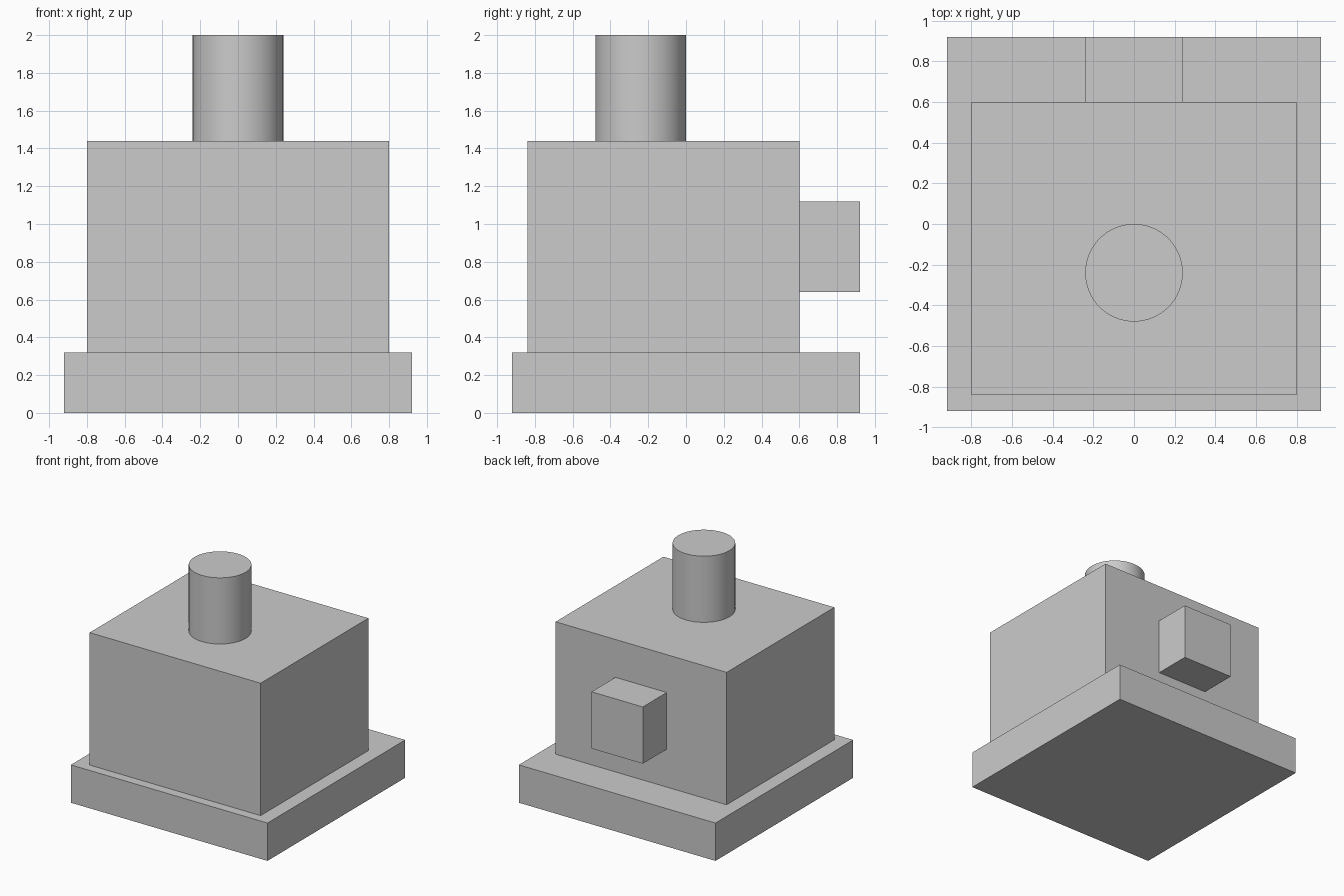
import bpy
import math

if "Cube" in bpy.data.objects:
    bpy.data.objects.remove(bpy.data.objects["Cube"])


def box(name, x, y, z):
    """Box from (min, max) ranges on each axis."""
    ranges = (x, y, z)
    bpy.ops.mesh.primitive_cube_add(size=1)
    obj = bpy.context.object
    obj.name = name
    for v in obj.data.vertices:
        v.co = [(a + b) / 2 + c * (b - a) for (a, b), c in zip(ranges, v.co)]
    return obj


# Wide base slab
box("base", (-0.92, 0.92), (-0.92, 0.92), (0, 0.32))

# Main block, set towards the front
box("body", (-0.8, 0.8), (-0.84, 0.6), (0.32, 1.44))

# Small block on the back face
box("back_block", (-0.24, 0.24), (0.6, 0.92), (0.64, 1.12))

# Round post on top
bpy.ops.mesh.primitive_cylinder_add(
    vertices=64, radius=0.24, depth=0.56, location=(0, -0.24, 1.72))
bpy.context.object.name = "top_post"
bpy.ops.object.shade_smooth_by_angle(angle=math.radians(30))
